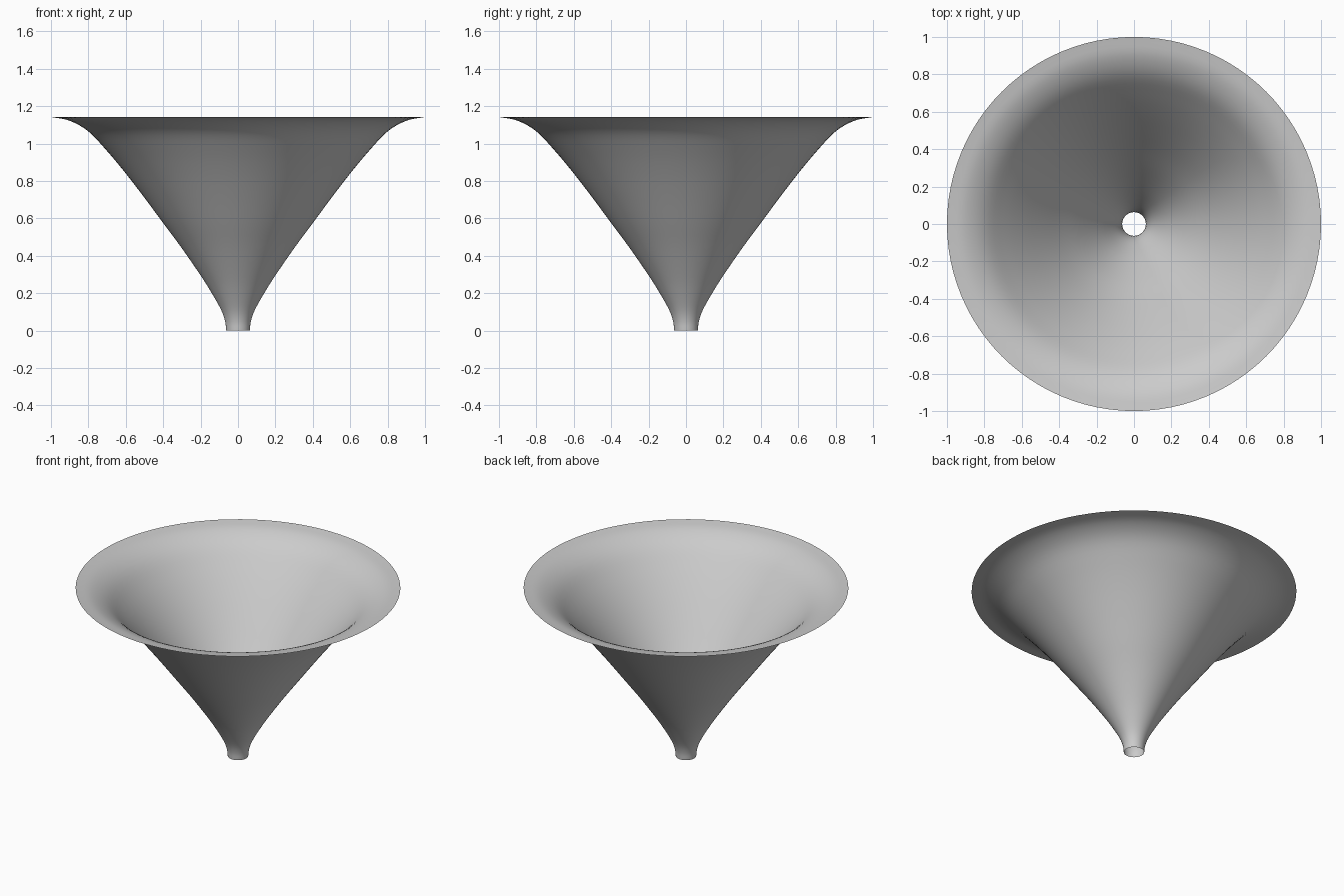
import bpy
import bmesh
import math
from mathutils import Matrix, Vector

default_cube = bpy.data.objects.get("Cube")
if default_cube:
    bpy.data.objects.remove(default_cube, do_unlink=True)

SEGMENTS = 96
STEPS = 4

# Material
grey = bpy.data.materials.new("light grey")
grey.use_nodes = True
colour = (0.6, 0.6, 0.6, 1)
grey.diffuse_color = colour
grey.node_tree.nodes["Principled BSDF"].inputs["Base Color"].default_value = colour

# Flared profile as (radius, height), from the narrow mouth to the wide rim
profile = [Vector(p) for p in (
    (0.063, 0), (0.069, 0.05), (0.09, 0.11), (0.14, 0.2), (0.2, 0.295),
    (0.3, 0.44), (0.4, 0.575), (0.5, 0.71), (0.6, 0.84), (0.7, 0.96),
    (0.8, 1.065), (0.9, 1.122), (1, 1.142))]


def smooth_path(points, steps):
    """Catmull-Rom curve through the points."""
    ends = [2 * points[0] - points[1], *points, 2 * points[-1] - points[-2]]
    path = []
    for a, b, c, d in zip(ends, ends[1:], ends[2:], ends[3:]):
        for i in range(steps):
            t = i / steps
            path.append(0.5 * (2 * b + (c - a) * t
                               + (2 * a - 5 * b + 4 * c - d) * t ** 2
                               + (3 * b - a - 3 * c + d) * t ** 3))
    return path + [points[-1]]


# Funnel: an open sheet revolved around the z axis
bm = bmesh.new()
rings = []
for radius, height in smooth_path(profile, STEPS):
    ring = bmesh.ops.create_circle(bm, segments=SEGMENTS, radius=radius,
                                   matrix=Matrix.Translation((0, 0, height)))
    rings.append(ring["verts"])
for low, high in zip(rings, rings[1:]):
    for i in range(SEGMENTS):
        j = (i + 1) % SEGMENTS
        bm.faces.new((low[i], high[i], high[j], low[j]))

# Turn every face towards the inside of the bowl
bm.normal_update()
bmesh.ops.reverse_faces(bm, faces=[f for f in bm.faces if f.normal.z < 0])
for face in bm.faces:
    face.smooth = True

mesh = bpy.data.meshes.new("funnel")
bm.to_mesh(mesh)
bm.free()
mesh.materials.append(grey)
funnel = bpy.data.objects.new("funnel", mesh)
bpy.context.collection.objects.link(funnel)
